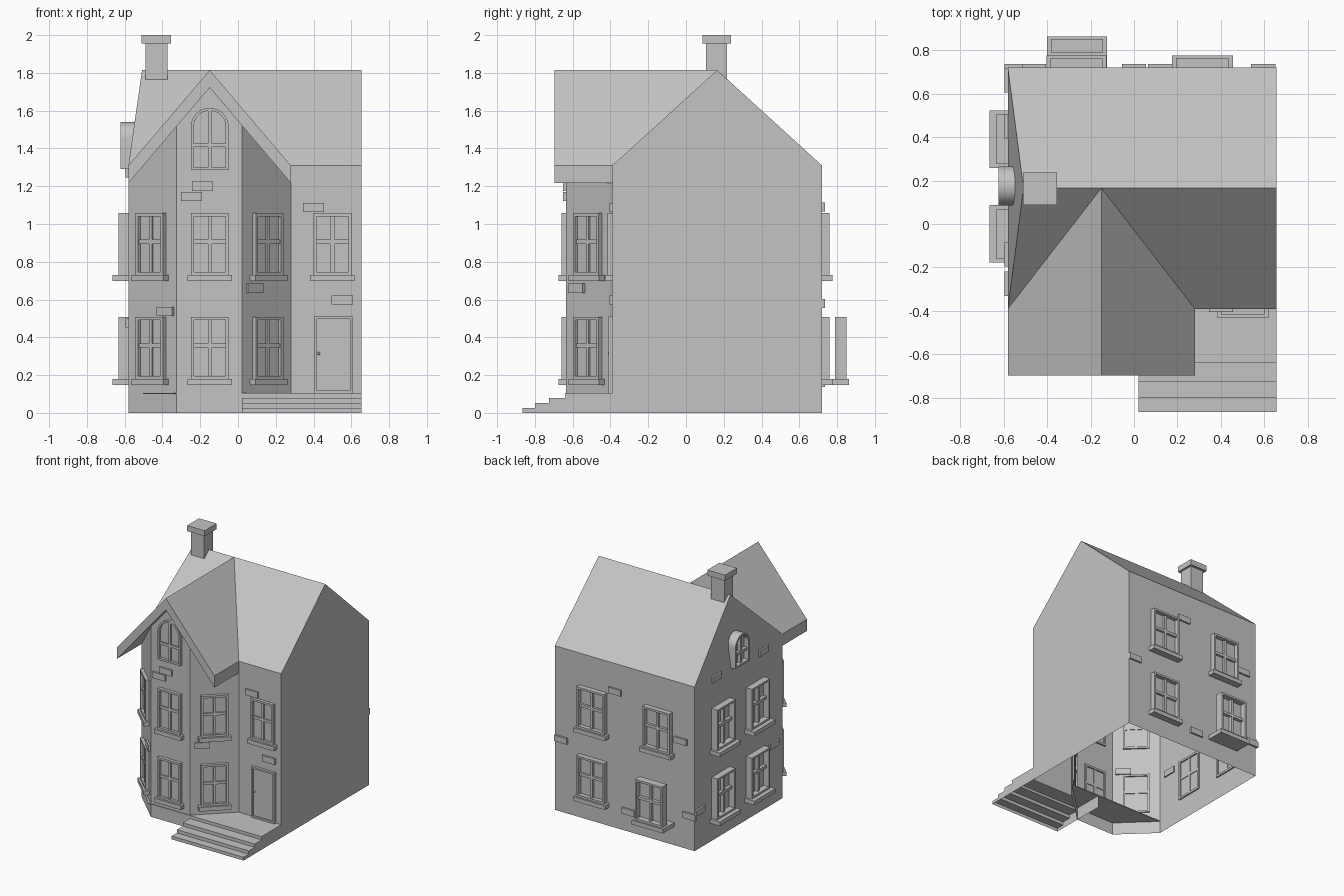
import bpy, bmesh, math
from mathutils import Matrix, Vector

cube = bpy.data.objects.get("Cube")
if cube:
    bpy.data.objects.remove(cube)

GREY = (0.55, 0.55, 0.55, 1)
stone = bpy.data.materials.new("plain_grey")
stone.use_nodes = True
stone.diffuse_color = GREY
stone.node_tree.nodes["Principled BSDF"].inputs["Base Color"].default_value = GREY


def finish(name, bm, smooth=False):
    bmesh.ops.remove_doubles(bm, verts=bm.verts, dist=0.0001)
    bmesh.ops.recalc_face_normals(bm, faces=bm.faces)
    me = bpy.data.meshes.new(name)
    bm.to_mesh(me)
    bm.free()
    me.materials.append(stone)
    ob = bpy.data.objects.new(name, me)
    bpy.context.collection.objects.link(ob)
    if smooth:
        bpy.ops.object.select_all(action='DESELECT')
        ob.select_set(True)
        bpy.context.view_layer.objects.active = ob
        bpy.ops.object.shade_smooth_by_angle(angle=math.radians(35))
    return ob


def face(bm, pts, m=Matrix()):
    bm.faces.new([bm.verts.new(m @ Vector(p)) for p in pts])


def box(bm, x, y, z, m=Matrix()):
    """Box from (min, max) ranges in the space of m."""
    size = [b - a for a, b in (x, y, z)]
    mid = [(a + b) / 2 for a, b in (x, y, z)]
    bmesh.ops.create_cube(bm, size=1, matrix=m @ Matrix.Translation(mid) @ Matrix.Diagonal((*size, 1)))


def prism(bm, loop, direction, caps=True):
    """Extrude a closed loop of points along a direction."""
    far = [Vector(p) + Vector(direction) for p in loop]
    for i in range(len(loop)):
        j = (i + 1) % len(loop)
        face(bm, [loop[i], loop[j], far[j], far[i]])
    if caps:
        face(bm, loop)
        face(bm, far)


def wall_space(p, q):
    """Local axes on a wall: along it, outward, up; origin midway from p to q."""
    p, q = Vector((*p, 0)), Vector((*q, 0))
    u = (q - p).normalized()
    n = Vector((u.y, -u.x, 0))
    m = Matrix((u, n, (0, 0, 1))).transposed().to_4x4()
    m.translation = (p + q) / 2
    return m


# Main dimensions
L, R, F, B = -0.58, 0.655, -0.39, 0.72
EAVE, RIDGE, RIDGE_Y, TILT = 1.31, 1.815, 0.165, -0.508
BAY_F, BAY_L, BAY_R, BAY_END, BAY_MID = -0.635, -0.325, 0.02, 0.28, -0.15
FLOOR = 0.105

# Main walls, open underneath and open to the bay
bm = bmesh.new()
face(bm, [(L, B, 0), (R, B, 0), (R, B, EAVE), (L, B, EAVE)])
face(bm, [(L, F, 0), (L, B, 0), (L, B, EAVE), (L, F, EAVE)])
face(bm, [(R, F, 0), (R, B, 0), (R, B, EAVE), (R, RIDGE_Y, RIDGE), (R, F, EAVE)])
face(bm, [(BAY_END, F, 0), (R, F, 0), (R, F, EAVE), (BAY_END, F, EAVE)])
finish("main_walls", bm)

# Main roof with a slightly leaning left gable
bm = bmesh.new()
face(bm, [(L, F, EAVE), (R, F, EAVE), (R, RIDGE_Y, RIDGE), (TILT, RIDGE_Y, RIDGE)])
face(bm, [(L, B, EAVE), (R, B, EAVE), (R, RIDGE_Y, RIDGE), (TILT, RIDGE_Y, RIDGE)])
face(bm, [(L, F, EAVE), (L, B, EAVE), (TILT, RIDGE_Y, RIDGE)])
finish("main_roof", bm)

# Front gable roof slab
DROP = 0.093
top = [(L, EAVE), (BAY_MID, RIDGE), (BAY_END, EAVE)]
outline = top + [(x, z - DROP) for x, z in reversed(top)]
bm = bmesh.new()
prism(bm, [(x, -0.697, z) for x, z in outline], (0, RIDGE_Y + 0.697, 0))
finish("gable_roof", bm)


# Bay walls running up to the underside of the gable roof
def under(x):
    return RIDGE - DROP - abs(x - BAY_MID) * (RIDGE - EAVE) / (BAY_END - BAY_MID)


bm = bmesh.new()
for (x1, y1), (x2, y2) in (((L, F), (BAY_L, BAY_F)), ((BAY_R, BAY_F), (BAY_END, F))):
    face(bm, [(x1, y1, 0), (x2, y2, 0), (x2, y2, under(x2)), (x1, y1, under(x1))])
face(bm, [(BAY_L, BAY_F, 0), (BAY_R, BAY_F, 0), (BAY_R, BAY_F, under(BAY_R)),
          (BAY_MID, BAY_F, under(BAY_MID)), (BAY_L, BAY_F, under(BAY_L))])
finish("bay_walls", bm)

# Floor of bay and porch
bm = bmesh.new()
prism(bm, [(L, F, FLOOR), (-0.345, -0.64, FLOOR), (R, -0.64, FLOOR), (R, F, FLOOR)], (0, 0, -0.006))
finish("porch_floor", bm)

# Front steps, open underneath
bm = bmesh.new()
edges = [-0.865, -0.8, -0.725, -0.637]
profile = [(F, 0)]
for i, y in enumerate(edges):
    z = FLOOR * i / 4
    profile += [(y, z), (y, z + FLOOR / 4)]
profile.append((F, FLOOR))
for x in (BAY_R, R):
    face(bm, [(x, y, z) for y, z in profile])
for (y1, z1), (y2, z2) in zip(profile[1:], profile[2:]):
    face(bm, [(BAY_R, y1, z1), (R, y1, z1), (R, y2, z2), (BAY_R, y2, z2)])
finish("front_steps", bm)

# Chimney
bm = bmesh.new()
box(bm, (-0.49, -0.372), (0.105, 0.217), (1.765, 1.957))
box(bm, (-0.51, -0.355), (0.087, 0.237), (1.955, 2.0))
finish("chimney", bm)

# Wall spaces
bay_front = wall_space((-1, BAY_F), (1, BAY_F))
bay_left = wall_space((L, F), (BAY_L, BAY_F))
bay_right = wall_space((BAY_R, BAY_F), (BAY_END, F))
porch = wall_space((-1, F), (1, F))
back = wall_space((1, B), (-1, B))
left = wall_space((L, 1), (L, -1))


def border(bm, m, u, d, z, t):
    """Rectangular frame of bar width t."""
    box(bm, (u[0], u[0] + t), d, z, m)
    box(bm, (u[1] - t, u[1]), d, z, m)
    for a, b in ((z[0], z[0] + t), (z[1] - t, z[1])):
        box(bm, (u[0] + t, u[1] - t), d, (a, b), m)


def window(name, m, u, z, w=0.2, depth=0.025, sill=0.04, gap=0.0):
    """Sash window with sill; z is the top of the sill."""
    bm = bmesh.new()
    h, top = w / 2, z + 0.327
    border(bm, m, (u - h, u + h), (gap - 0.012, gap + depth), (z, top), 0.016)
    bars = (gap - 0.006, gap + depth * 0.6)
    box(bm, (u - 0.01, u + 0.01), bars, (z + 0.016, top - 0.016), m)
    box(bm, (u - h + 0.016, u + h - 0.016), bars, (z + 0.165, z + 0.187), m)
    box(bm, (u - h + 0.01, u + h - 0.01), (gap, gap + 0.005), (z + 0.01, top - 0.01), m)
    box(bm, (u - h - 0.018, u + h + 0.018), (0, sill), (z - 0.033, z), m)
    finish(name, bm)


for level, z in (("lower", 0.18), ("upper", 0.73)):
    window(level + "_bay_window", bay_front, -0.15, z)
    window(level + "_bay_left_window", bay_left, 0, z)
    window(level + "_bay_right_window", bay_right, 0, z)
    for side, u in (("rear", -0.39), ("fore", 0.045)):
        window(f"{level}_left_{side}_window", left, u, z, 0.23, 0.052, 0.085)
    window(level + "_back_left_window", back, -0.315, z, 0.245, 0.04, 0.055)
window("upper_back_right_window", back, 0.265, 0.73, 0.24, 0.04, 0.055)
window("lower_back_right_window", back, 0.2625, 0.18, 0.24, 0.05, 0.143, 0.08)
window("upper_porch_window", porch, 0.5, 0.73)


def arched_window(name, m, u, w, z, top, d):
    bm = bmesh.new()
    spring = top - w / 2

    def loop(inset, depth):
        r = w / 2 - inset
        pts = [(u + r, depth, z + inset)]
        pts += [(u + r * math.cos(a), depth, spring + r * math.sin(a))
                for a in (math.pi * i / 16 for i in range(17))]
        return pts + [(u - r, depth, z + inset)]

    rings = [loop(0, d[0]), loop(0, d[1]), loop(0.015, d[1]), loop(0.015, d[0])]
    n = len(rings[0])
    for a, b in zip(rings, rings[1:]):
        for i in range(n):
            j = (i + 1) % n
            face(bm, [a[i], a[j], b[j], b[i]], m)
    face(bm, loop(0.015, max(d[0], 0) + 0.004), m)
    bars = (0, d[1] * 0.7)
    box(bm, (u - 0.009, u + 0.009), bars, (z + 0.01, top - 0.01), m)
    cross = z + (top - z) * 0.4
    box(bm, (u - w / 2 + 0.01, u + w / 2 - 0.01), bars, (cross - 0.01, cross + 0.01), m)
    finish(name, bm, True)


arched_window("gable_arched_window", bay_front, -0.15, 0.2, 1.285, 1.615, (-0.01, 0.025))
arched_window("left_arched_window", left, -0.175, 0.18, 1.29, 1.54, (-0.035, 0.042))

# Front door
bm = bmesh.new()
border(bm, porch, (0.403, 0.607), (0, 0.02), (FLOOR, 0.51), 0.014)
box(bm, (0.415, 0.595), (0, 0.008), (FLOOR, 0.5), porch)
knob = porch @ Matrix.Translation((0.428, 0.016, 0.315))
bmesh.ops.create_uvsphere(bm, u_segments=10, v_segments=6, radius=0.008, matrix=knob)
finish("front_door", bm)

# Raised bricks: wall, position along it, height
bricks = [(bay_front, -0.188, 1.2), (bay_front, -0.247, 1.145), (porch, 0.4, 1.088),
          (porch, 0.552, 0.598), (bay_left, 0.1, 0.5375), (bay_right, -0.09, 0.66),
          (left, 0.275, 0.475), (left, 0.14, 1.27), (left, -0.45, 1.285),
          (left, -0.66, 0.3), (back, -0.595, 0.58), (back, -0.12, 1.09),
          (back, 0, 0.16), (back, 0.46, 0.85), (back, 0.54, 0.27)]
bm = bmesh.new()
for m, u, z in bricks:
    box(bm, (u - 0.056, u + 0.056), (-0.01, 0.015), (z - 0.024, z + 0.024), m)
finish("raised_bricks", bm)
